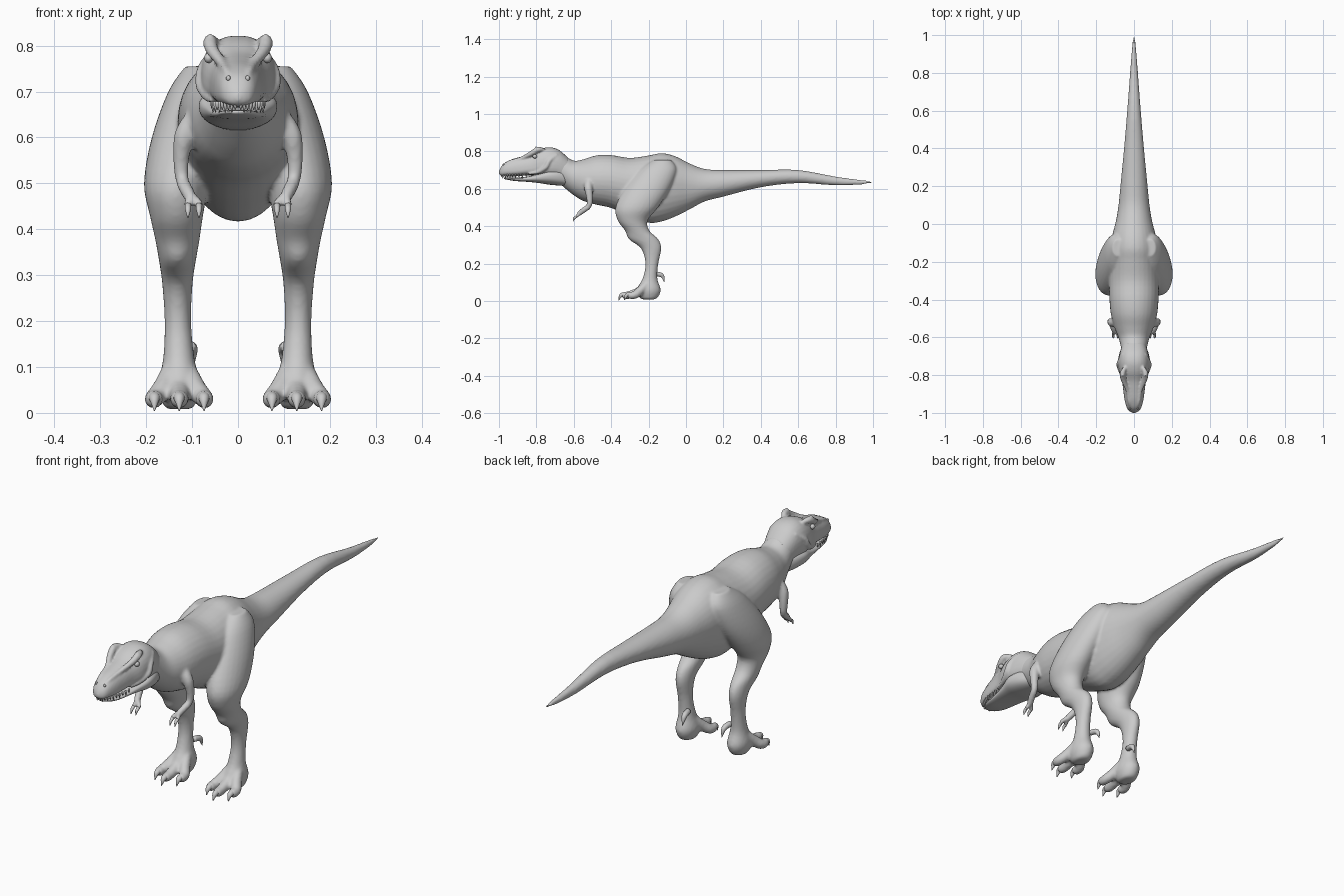
import bpy, bmesh, math
from mathutils import Vector as V


def spline(rows, steps):
    """Catmull-Rom interpolation through rows of numbers."""
    out = []
    for i in range(len(rows) - 1):
        p0, p1, p2 = rows[max(i - 1, 0)], rows[i], rows[i + 1]
        p3 = rows[min(i + 2, len(rows) - 1)]
        for k in range(steps):
            t = k / steps
            out.append([0.5 * (2 * b + (c - a) * t + (2 * a - 5 * b + 4 * c - d) * t * t
                               + (3 * b - a - 3 * c + d) * t ** 3)
                        for a, b, c, d in zip(p0, p1, p2, p3)])
    return out + [list(rows[-1])]


def skin(bm, rings):
    """Bridge rings of points and cap both ends."""
    vs = [[bm.verts.new(p) for p in r] for r in rings]
    n = len(vs[0])
    for a, b in zip(vs, vs[1:]):
        for i in range(n):
            bm.faces.new((a[i], a[(i + 1) % n], b[(i + 1) % n], b[i]))
    bm.faces.new(vs[0])
    bm.faces.new(vs[-1])


def power(c, p):
    return math.copysign(abs(c) ** p, c)


def lengthwise(bm, rows, steps=4, n=32, p=1.0):
    """Rows: y, top z, bottom z, half width, height fraction of widest point."""
    rings = []
    for y, top, bot, w, f in spline(rows, steps):
        zc = bot + (top - bot) * f
        ring = []
        for i in range(n):
            a = math.tau * i / n
            s = power(math.sin(a), p)
            ring.append((w * power(math.cos(a), p), y, zc + s * (top - zc if s > 0 else zc - bot)))
        rings.append(ring)
    skin(bm, rings)


def upright(bm, rows, side, steps=4, n=28):
    """Rows: z, front y, back y, centre x, half width."""
    skin(bm, [[(side * (x + w * math.cos(math.tau * i / n)),
                (f + b) / 2 + (b - f) / 2 * math.sin(math.tau * i / n), z) for i in range(n)]
              for z, f, b, x, w in spline(rows, steps)])


def tube(bm, rows, side=1, steps=4, n=14):
    """Rows: x, y, z, radius."""
    pts = spline(rows, steps)
    rings = []
    for i, (x, y, z, r) in enumerate(pts):
        d = V(pts[min(i + 1, len(pts) - 1)][:3]) - V(pts[max(i - 1, 0)][:3])
        u = d.cross(V((0.9, 0.2, 0.1))).normalized()
        w = d.cross(u).normalized()
        ring = [V((x, y, z)) + max(r, .0005) * (u * math.cos(math.tau * k / n) + w * math.sin(math.tau * k / n))
                for k in range(n)]
        rings.append([(side * q.x, q.y, q.z) for q in ring])
    skin(bm, rings)


def ball(bm, loc, size):
    vs = bmesh.ops.create_uvsphere(bm, u_segments=20, v_segments=12, radius=1)["verts"]
    for v in vs:
        v.co = V((v.co.x * size[0] + loc[0], v.co.y * size[1] + loc[1], v.co.z * size[2] + loc[2]))


def finish(bm, name, voxel=0, smooth=0):
    bmesh.ops.recalc_face_normals(bm, faces=bm.faces)
    for f in bm.faces:
        f.smooth = True
    me = bpy.data.meshes.new(name)
    bm.to_mesh(me)
    bm.free()
    ob = bpy.data.objects.new(name, me)
    bpy.context.collection.objects.link(ob)
    if voxel:
        m = ob.modifiers.new("blend", 'REMESH')
        m.mode, m.voxel_size, m.use_smooth_shade = 'VOXEL', voxel, True
        m = ob.modifiers.new("soften", 'SMOOTH')
        m.factor, m.iterations = 0.5, smooth


# Torso, neck and tail, fused with legs and arms
bm = bmesh.new()
lengthwise(bm, [
    (-.70, .80, .65, .065, .5), (-.65, .778, .605, .07, .5), (-.60, .75, .565, .083, .5),
    (-.55, .757, .535, .103, .5), (-.48, .778, .515, .122, .5), (-.40, .78, .497, .13, .52),
    (-.30, .765, .455, .132, .55), (-.20, .778, .418, .13, .57), (-.13, .79, .425, .127, .57),
    (-.06, .775, .45, .115, .57), (.02, .735, .49, .095, .55), (.10, .706, .532, .082, .5),
    (.20, .70, .558, .072, .5), (.40, .70, .608, .053, .5), (.60, .70, .63, .036, .5),
    (.80, .665, .618, .021, .5), (.93, .648, .622, .011, .5), (1.0, .638, .632, .003, .5)])

toes = [(.182, -.305), (.128, -.335), (.074, -.305)]
for s in (-1, 1):
    # Leg from hip to sole
    upright(bm, [
        (.755, -.17, -.08, .085, .03), (.70, -.25, -.05, .095, .057), (.60, -.33, -.085, .115, .073),
        (.50, -.377, -.15, .134, .071), (.43, -.365, -.205, .134, .058), (.375, -.325, -.195, .132, .048),
        (.33, -.305, -.148, .132, .040), (.28, -.24, -.132, .132, .033), (.20, -.217, -.148, .131, .029),
        (.12, -.232, -.153, .129, .034), (.06, -.265, -.135, .128, .046), (.02, -.25, -.15, .128, .036),
        (.008, -.23, -.17, .128, .025)], s)
    # Toes
    for x, y in toes:
        tube(bm, [(.128 + (x - .128) * .25, -.19, .11, .017), (.128 + (x - .128) * .65, -.245, .055, .023),
                  (x, y + .03, .032, .021), (x, y, .03, .018), (x, y - .01, .028, .006)], s)
    # Arm and two fingers
    tube(bm, [(.095, -.52, .645, .02), (.116, -.522, .605, .023), (.124, -.516, .555, .018),
              (.122, -.518, .51, .015), (.112, -.548, .485, .015), (.103, -.57, .468, .013),
              (.10, -.578, .46, .006)], s)
    for fx in (.085, .109):
        tube(bm, [(.105, -.56, .475, .009), (fx, -.58, .457, .009), (fx, -.59, .445, .007)], s)
finish(bm, "body", .0065, 5)

# Skull with brow horns and snout ridges
bm = bmesh.new()
lengthwise(bm, [
    (-.63, .765, .63, .06, .5), (-.68, .808, .645, .074, .5), (-.73, .822, .655, .082, .42),
    (-.78, .812, .668, .078, .35), (-.83, .787, .672, .064, .3), (-.88, .772, .669, .057, .3),
    (-.93, .758, .665, .050, .35), (-.97, .738, .667, .039, .4), (-.99, .715, .67, .026, .4),
    (-1.0, .695, .68, .007, .4)], p=.85)
for s in (-1, 1):
    tube(bm, [(.045, -.755, .805, .008), (.06, -.79, .81, .015), (.056, -.825, .79, .014),
              (.035, -.88, .762, .010), (.025, -.94, .745, .009), (.02, -.965, .735, .004)], s)
    tube(bm, [(.055, -.79, .80, .014), (.06, -.80, .818, .009), (.062, -.803, .827, .003)], s)
    tube(bm, [(.055, -.69, .78, .012), (.076, -.73, .75, .013), (.08, -.75, .715, .013),
              (.068, -.79, .69, .010), (.055, -.84, .68, .006)], s)
finish(bm, "skull", .005, 4)

# Lower jaw
bm = bmesh.new()
lengthwise(bm, [
    (-.64, .70, .615, .06, .5), (-.69, .705, .618, .079, .55), (-.74, .70, .623, .085, .6),
    (-.79, .68, .631, .072, .6), (-.85, .665, .637, .059, .6), (-.91, .66, .641, .049, .6),
    (-.95, .66, .647, .036, .6), (-.972, .659, .652, .016, .6)], p=.8)
finish(bm, "lower_jaw")

# Teeth along the upper jaw
bm = bmesh.new()
for s in (-1, 1):
    for k in range(11):
        t = k / 10
        x, y = .006 + .05 * math.sin(t * 1.5), -.985 + .13 * t ** 1.6
        h = .022 if k % 2 else .016
        tube(bm, [(x, y, .678, .0042), (x, y, .668, .0036), (x, y + .002, .676 - h, .0006)], s, 2, 6)
finish(bm, "teeth")

# Eyes and nostrils
bm = bmesh.new()
for s in (-1, 1):
    ball(bm, (s * .064, -.808, .773), (.010, .012, .011))
    ball(bm, (s * .021, -.976, .729), (.005, .005, .006))
finish(bm, "eyes_and_nostrils")

# Claws on toes, heel and fingers
bm = bmesh.new()
for s in (-1, 1):
    for x, y in toes:
        tube(bm, [(x, y + .01, .034, .013), (x, y - .012, .03, .011), (x, y - .025, .004, .001)], s)
    tube(bm, [(.105, -.165, .145, .012), (.10, -.135, .14, .012), (.098, -.122, .125, .008),
              (.098, -.115, .10, .001)], s)
    for fx in (.085, .109):
        tube(bm, [(fx, -.585, .452, .007), (fx, -.598, .442, .006), (fx, -.604, .425, .001)], s)
finish(bm, "claws")
